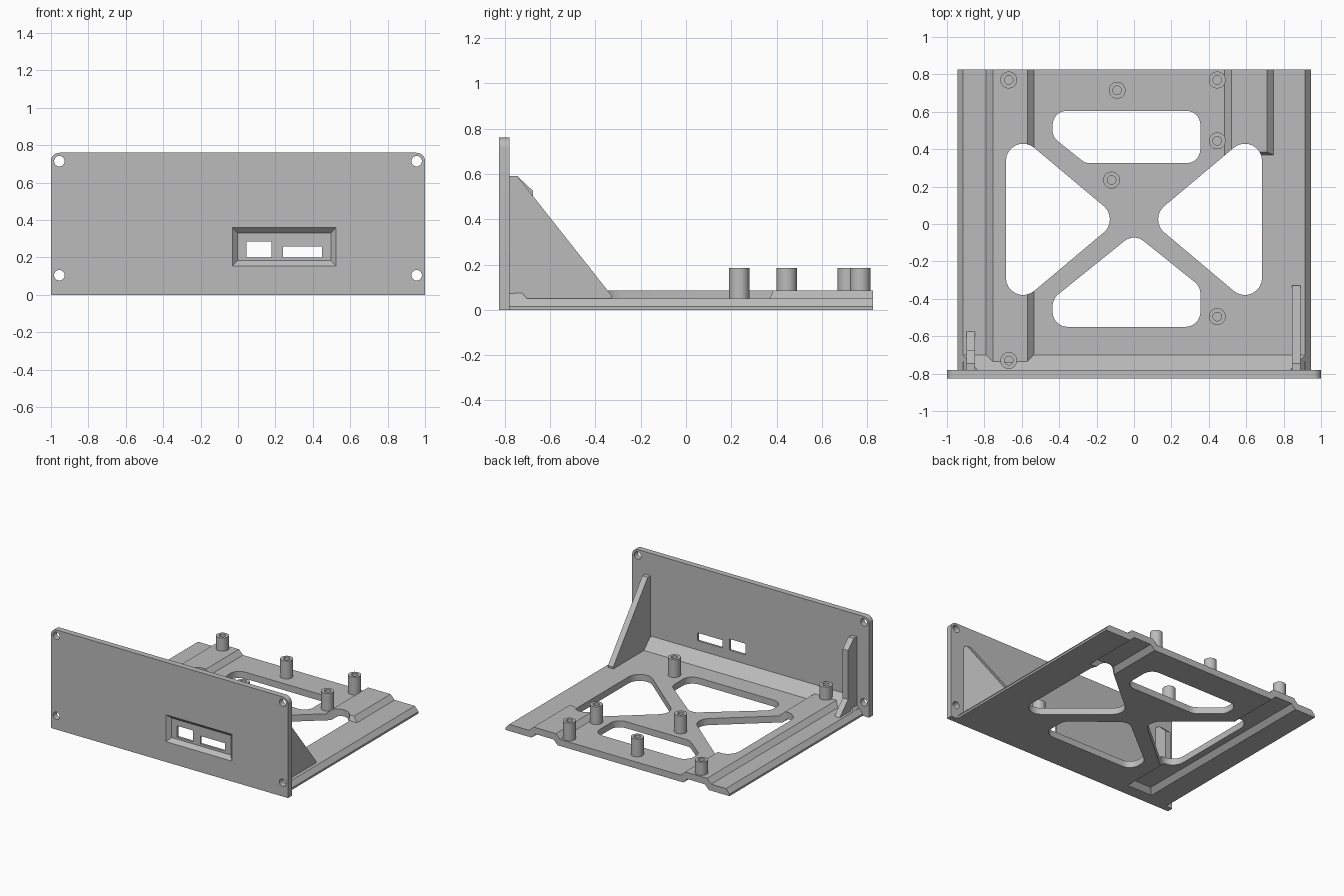
import bpy, bmesh, math
from mathutils import Vector

if "Cube" in bpy.data.objects:
    bpy.data.objects.remove(bpy.data.objects["Cube"])

grey = bpy.data.materials.new("mid_grey")
grey.diffuse_color = (0.5, 0.5, 0.5, 1)
grey.use_nodes = True
grey.node_tree.nodes["Principled BSDF"].inputs["Base Color"].default_value = grey.diffuse_color


def loft(name, ring_a, ring_b):
    """Closed solid between two matching rings of 3D points."""
    bm = bmesh.new()
    a = [bm.verts.new(p) for p in ring_a]
    b = [bm.verts.new(p) for p in ring_b]
    bm.faces.new(a)
    bm.faces.new(b)
    n = len(a)
    for i in range(n):
        j = (i + 1) % n
        bm.faces.new((a[i], a[j], b[j], b[i]))
    bmesh.ops.recalc_face_normals(bm, faces=bm.faces)
    mesh = bpy.data.meshes.new(name)
    bm.to_mesh(mesh)
    bm.free()
    mesh.materials.append(grey)
    ob = bpy.data.objects.new(name, mesh)
    bpy.context.collection.objects.link(ob)
    return ob


def prism(name, pts, axis, lo, hi):
    """Extrude a 2D outline along x, y or z."""
    put = {"x": lambda u, v, w: (w, u, v),
           "y": lambda u, v, w: (u, w, v),
           "z": lambda u, v, w: (u, v, w)}[axis]
    return loft(name, [put(u, v, lo) for u, v in pts], [put(u, v, hi) for u, v in pts])


def rect(x0, x1, y0, y1):
    return [(x0, y0), (x1, y0), (x1, y1), (x0, y1)]


def circle(cx, cy, r, n=32):
    return [(cx + r * math.cos(2 * math.pi * i / n), cy + r * math.sin(2 * math.pi * i / n))
            for i in range(n)]


def rounded(pts, r, steps=8):
    """Round the corners of a convex outline; r is one radius or one per corner."""
    out = []
    for i, p in enumerate(pts):
        rad = r[i] if isinstance(r, list) else r
        p = Vector(p)
        if rad == 0:
            out.append(tuple(p))
            continue
        d0 = (Vector(pts[i - 1]) - p).normalized()
        d1 = (Vector(pts[(i + 1) % len(pts)]) - p).normalized()
        half = d0.angle(d1) / 2
        c = p + (d0 + d1).normalized() * rad / math.sin(half)
        s = p + d0 * rad / math.tan(half) - c
        e = p + d1 * rad / math.tan(half) - c
        sweep = math.atan2(s.x * e.y - s.y * e.x, s.dot(e))
        for k in range(steps + 1):
            t = sweep * k / steps
            out.append((c.x + s.x * math.cos(t) - s.y * math.sin(t),
                        c.y + s.x * math.sin(t) + s.y * math.cos(t)))
    return out


def boolean(ob, tool, op="DIFFERENCE"):
    mod = ob.modifiers.new("bool", "BOOLEAN")
    mod.operation, mod.solver, mod.object = op, "EXACT", tool
    bpy.context.view_layer.objects.active = ob
    bpy.ops.object.modifier_apply(modifier=mod.name)
    bpy.data.objects.remove(tool)


def smooth(ob):
    bpy.ops.object.select_all(action="DESELECT")
    ob.select_set(True)
    bpy.context.view_layer.objects.active = ob
    bpy.ops.object.shade_smooth_by_angle(angle=math.radians(30))


# Front panel with rounded top corners
panel = prism("front_panel", rounded([(-1, 0), (1, 0), (1, .76), (-1, .76)], [0, 0, .045, .045]),
              "y", -.825, -.78)
for sx in (-.955, .955):
    for z in (.105, .715):
        boolean(panel, prism("cutter", circle(sx, z, .028), "y", -.9, -.7))

# Bevelled recess and the two port openings
ring = lambda g, y: [(x, y, z) for x, z in rect(-.03 + g, .525 - g, .155 + g, .36 - g)]
boolean(panel, loft("cutter", ring(-.005, -.83), ring(.028, -.797)))
for port in (rect(.045, .18, .20, .285), rect(.24, .45, .20, .26)):
    boolean(panel, prism("cutter", port, "y", -.9, -.7))
smooth(panel)

# Base plate with bevelled side edges
base = prism("base_plate", [(-.945, 0), (.945, 0), (.945, .015), (.915, .05), (-.915, .05), (-.945, .015)],
             "y", -.78, .825)


def ridge(x0, x1, y0, y1, z0, z1, end):
    """Trapezoid bar with 45 degree flanks and a sloped front end."""
    h = z1 - z0
    return loft("ridge", [(x, y, z0) for x, y in rect(x0, x1, y0, y1)],
                [(x, y, z1) for x, y in rect(x0 + h, x1 - h, y0 + end, y1)])


# Pressed ridges: raised on top, hollow underneath
for x0, x1, y0 in ((-.79, -.535, -.76), (.485, .745, .36)):
    boolean(base, ridge(x0 - .02, x1 + .02, y0, .825, .03, .085, .025), "UNION")
    boolean(base, ridge(x0 + .01, x1 - .01, y0 + .02, .95, -.01, .035, .045))

# Weight-saving openings between diagonal struts
side = [(-.078, .025), (-.685, .535), (-.685, -.485)]
openings = [side, [(-x, y) for x, y in reversed(side)],
            [(-.435, .605), (-.435, .465), (-.26, .325), (.355, .325), (.355, .605)],
            [(0, -.05), (-.435, -.40), (-.435, -.55), (.355, -.55), (.355, -.335)]]
for pts, r in zip(openings, (.092, .092, .075, .08)):
    boolean(base, prism("cutter", rounded(pts, r), "z", -.1, .2))
smooth(base)

# Sloped fillet strip joining base and panel, mitred at both ends
loft("front_fillet", [(-.915, -.78, .045), (-.915, -.70, .05), (-.835, -.78, .13)],
     [(.915, -.78, .045), (.915, -.70, .05), (.835, -.78, .13)])

# Gussets bracing the panel
prism("right_gusset", [(-.78, .03), (-.33, .03), (-.33, .065), (-.745, .59), (-.78, .59)], "x", .845, .89)
prism("left_gusset", [(-.78, .03), (-.575, .03), (-.575, .05), (-.675, .15), (-.675, .525),
                      (-.745, .59), (-.78, .59)], "x", -.895, -.85)

# Hollow mounting standoffs
spots = [(-.67, .77), (.445, .77), (-.09, .715), (.445, .445), (-.12, .235), (.445, -.495), (-.67, -.73)]
for i, (x, y) in enumerate(spots):
    post = prism(f"standoff_{i + 1}", circle(x, y, .045), "z", .04, .185)
    boolean(post, prism("cutter", circle(x, y, .023), "z", .09, .3))
    smooth(post)
